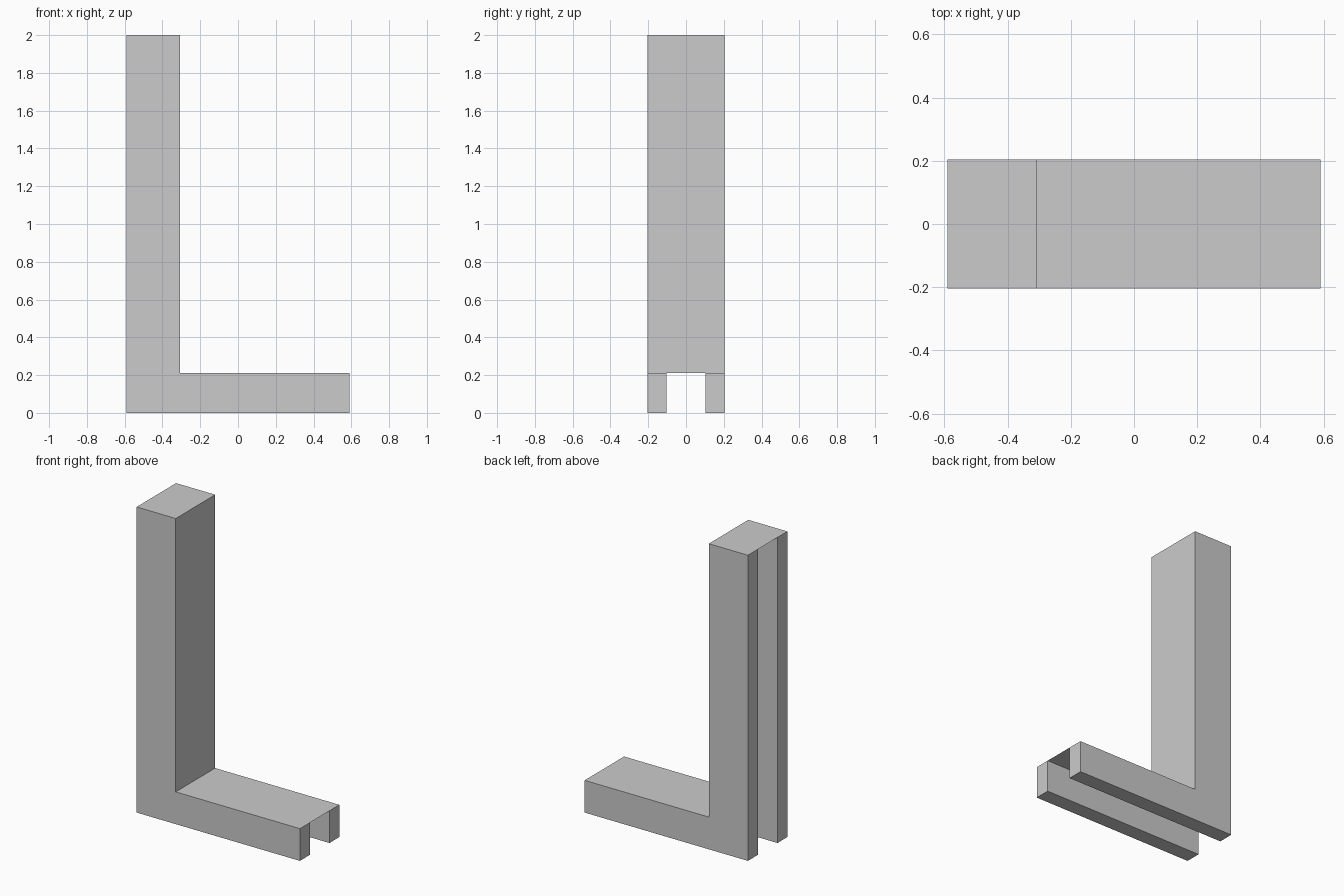
import bpy, bmesh

if "Cube" in bpy.data.objects:
    bpy.data.objects.remove(bpy.data.objects["Cube"])

X, Y, SLOT = 0.591, 0.204, 0.102      # half length, half width, half channel width
POST_X, FOOT_Z, TOP = -0.308, 0.211, 2.0

# L outline in the xz plane
OUTLINE = [(-X, 0), (X, 0), (X, FOOT_Z), (POST_X, FOOT_Z), (POST_X, TOP), (-X, TOP)]


def make_object(name, bm):
    mesh = bpy.data.meshes.new(name)
    bm.to_mesh(mesh)
    bm.free()
    obj = bpy.data.objects.new(name, mesh)
    bpy.context.collection.objects.link(obj)
    return obj


def side_plate(name, y0, y1):
    bm = bmesh.new()
    face = bm.faces.new([bm.verts.new((x, y0, z)) for x, z in OUTLINE])
    ext = bmesh.ops.extrude_face_region(bm, geom=[face], use_keep_orig=True)
    moved = [g for g in ext["geom"] if isinstance(g, bmesh.types.BMVert)]
    bmesh.ops.translate(bm, verts=moved, vec=(0, y1 - y0, 0))
    bmesh.ops.recalc_face_normals(bm, faces=bm.faces[:])
    return make_object(name, bm)


# Two solid L-shaped side plates
side_plate("front_side_plate", -Y, -SLOT)
side_plate("back_side_plate", SLOT, Y)

# Thin skin closing the channel along the foot top, post face and post top
bm = bmesh.new()
rows = [[bm.verts.new((x, y, z)) for y in (-SLOT, SLOT)] for x, z in OUTLINE[2:]]
for (a, b), (c, d) in zip(rows, rows[1:]):
    bm.faces.new((a, b, d, c))
make_object("channel_skin", bm)
